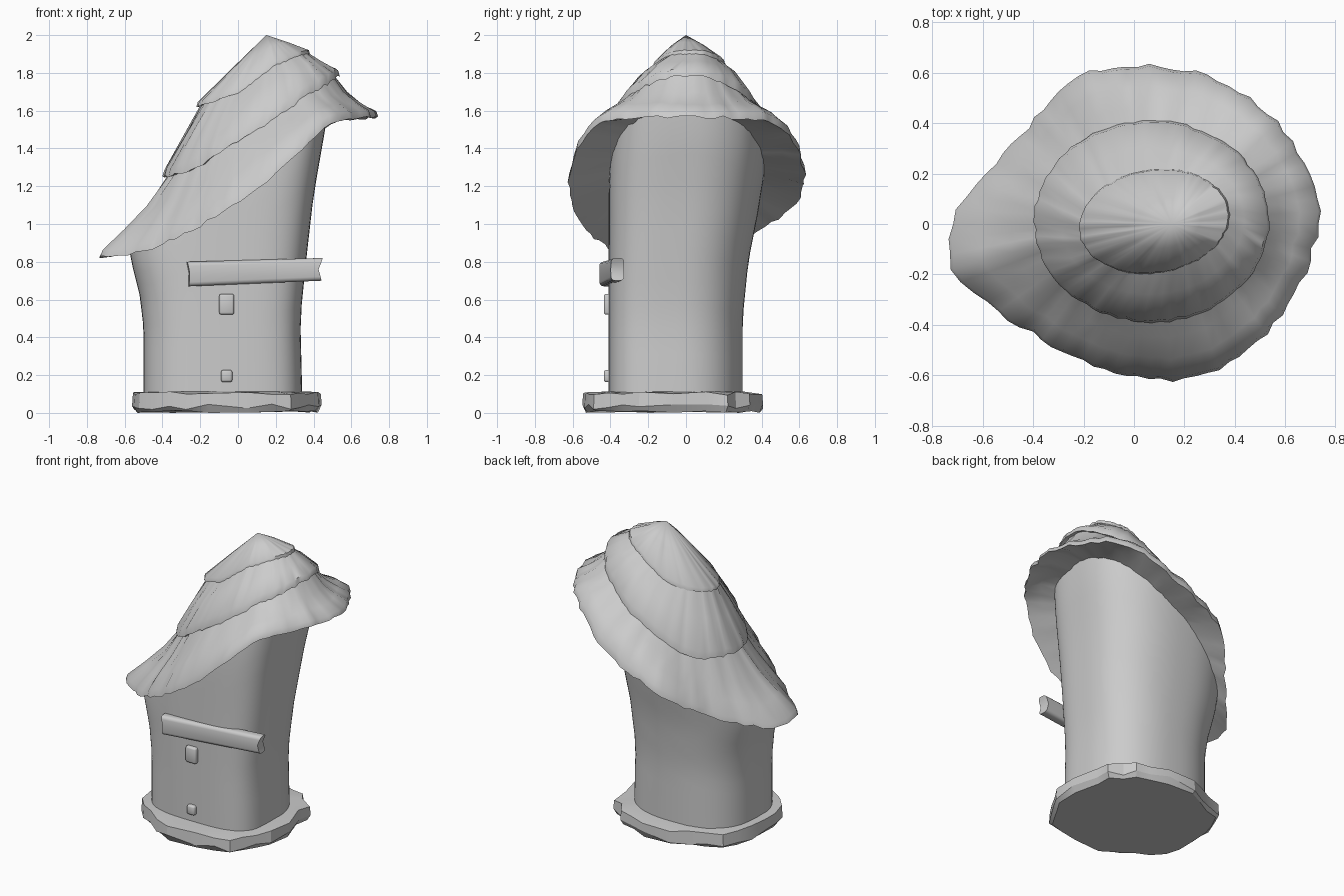
import bpy, bmesh, math, random
from mathutils import Matrix

random.seed(4)
if "Cube" in bpy.data.objects:
    bpy.data.objects.remove(bpy.data.objects["Cube"])

grey = bpy.data.materials.new("plain grey")
grey.use_nodes = True
grey.diffuse_color = (0.6, 0.6, 0.6, 1)
bsdf = next(n for n in grey.node_tree.nodes if n.type == 'BSDF_PRINCIPLED')
bsdf.inputs["Base Color"].default_value = grey.diffuse_color


def finish(name, bm, angle=40):
    bmesh.ops.recalc_face_normals(bm, faces=bm.faces)
    mesh = bpy.data.meshes.new(name)
    bm.to_mesh(mesh)
    bm.free()
    obj = bpy.data.objects.new(name, mesh)
    bpy.context.collection.objects.link(obj)
    mesh.materials.append(grey)
    bpy.ops.object.select_all(action='DESELECT')
    obj.select_set(True)
    bpy.context.view_layer.objects.active = obj
    bpy.ops.object.shade_smooth_by_angle(angle=math.radians(angle))
    return obj


def loft(name, rings, cap_start=False, cap_end=False, angle=50):
    bm = bmesh.new()
    rows = [[bm.verts.new(p) for p in ring] for ring in rings]
    n = len(rows[0])
    for a, b in zip(rows, rows[1:]):
        for i in range(n):
            j = (i + 1) % n
            bm.faces.new((a[i], a[j], b[j], b[i]))
    if cap_start:
        bm.faces.new(rows[0])
    if cap_end:
        bm.faces.new(rows[-1])
    bmesh.ops.remove_doubles(bm, verts=bm.verts, dist=0.0005)
    return finish(name, bm, angle)


def interp(points, x):
    if x <= points[0][0]:
        return points[0][1]
    for (x0, y0), (x1, y1) in zip(points, points[1:]):
        if x <= x1:
            return y0 + (y1 - y0) * (x - x0) / (x1 - x0)
    return points[-1][1]


def mix(a, b, t):
    return [tuple(u + (v - u) * t for u, v in zip(p, q)) for p, q in zip(a, b)]


def power(v, p):
    return math.copysign(abs(v) ** (2 / p), v)


# Heights of the three slanted roof edges along x
EAVE = [(-.74, .825), (-.5, .85), (-.4, .89), (-.2, .99), (0, 1.11),
        (.2, 1.265), (.4, 1.46), (.52, 1.55), (.73, 1.565)]
MIDDLE = [(-.4, 1.25), (-.25, 1.28), (.03, 1.46), (.2, 1.56), (.35, 1.66), (.53, 1.78)]
UPPER = [(-.22, 1.62), (0, 1.69), (.1, 1.76), (.2, 1.83), (.38, 1.9)]
CX = .06
APEX = (.15, 0, 2.0)


def eave_z(x, y):
    fade = min(1, max(0, (.5 - x) / .6))
    return interp(EAVE, x) + .27 * max(0, y - .1) * fade


def middle_z(x, y):
    return interp(MIDDLE, x)


def upper_z(x, y):
    return interp(UPPER, x)


# Plan outline of the wide eave, stored as angle and radius
OUTLINE = [(-.745, -.1), (-.71, .04), (-.59, .18), (-.43, .36), (-.18, .6), (.03, .63),
           (.2, .61), (.4, .54), (.6, .36), (.7, .2), (.74, .06), (.71, -.1),
           (.6, -.34), (.45, -.5), (.2, -.62), (0, -.6), (-.2, -.54), (-.4, -.43),
           (-.6, -.3), (-.71, -.2)]
polar = sorted((math.atan2(y, x - CX), math.hypot(x - CX, y)) for x, y in OUTLINE)
first, last = polar[0], polar[-1]
polar = [(last[0] - math.tau, last[1])] + polar + [(first[0] + math.tau, first[1])]

N = 84
angles = [-math.pi + math.tau * i / N for i in range(N)]


def ruffle(points, height, radial, vertical):
    ring = []
    for x, y in points:
        s = 1 + random.uniform(-radial, radial)
        ring.append((CX + (x - CX) * s, y * s, height(x, y) + random.uniform(-vertical, vertical)))
    return ring


def ellipse(cx, cy, rx, ry, turn=0):
    pts = []
    for a in angles:
        u, v = rx * math.cos(a), ry * math.sin(a)
        pts.append((cx + u * math.cos(turn) - v * math.sin(turn),
                    cy + u * math.sin(turn) + v * math.cos(turn)))
    return pts


def shrink(ring, s, lift, side=0):
    return [(CX + (x - CX) * s, y * s, z + lift + side * abs(math.sin(a)))
            for (x, y, z), a in zip(ring, angles)]


def drape(ring, sag, bulge, rough=.006):
    # Hollow toward the two ends, full on the flanks
    return [(x, y, z - sag * abs(math.cos(a)) + bulge * abs(math.sin(a)) + random.uniform(-rough, rough))
            for (x, y, z), a in zip(ring, angles)]


eave = ruffle([(CX + interp(polar, a) * math.cos(a), interp(polar, a) * math.sin(a))
               for a in angles], eave_z, .014, .009)
middle = ruffle(ellipse(.07, .01, .465, .4), middle_z, .012, .008)
upper = ruffle(ellipse(.08, .01, .3, .205, .15), upper_z, .012, .004)


def soffit(s, rise):
    return [(CX + (x - CX) * s, y * s, eave_z(CX + (x - CX) * s, y * s) + rise
             + random.uniform(-.006, .006)) for x, y, z in eave]


# Lower thatch layer with its soffit
lip = shrink(eave, .985, .025, .025)
under = shrink(middle, .9, .03)
loft("lower_thatch", [soffit(.6, .1), soffit(.84, .04), eave, lip,
                      drape(mix(lip, under, .3), .03, .03),
                      drape(mix(lip, under, .62), .04, .02), under])

# Middle thatch layer
lip = shrink(middle, .98, .03, .03)
under = shrink(upper, .9, .02)
loft("middle_thatch", [shrink(middle, .85, .02), middle, lip,
                       drape(mix(lip, under, .5), .01, .03), under])

# Pointed thatch cap
lip = shrink(upper, .98, .02, .01)
tip = [APEX] * N
loft("thatch_cap", [shrink(upper, .8, .02), upper, lip,
                    drape(mix(lip, tip, .5), 0, .01, .001), tip])

# Leaning tower wall: bounds by height, cut off under the slanted eave
RIGHT = [(.1, -.5), (.45, -.5), (.62, -.52), (.82, -.57), (1, -.58)]
LEFT = [(.1, .34), (.5, .33), (.8, .36), (1.15, .4), (1.55, .47)]
FRONT = [(.1, -.41), (1.2, -.41), (1.4, -.4), (1.55, -.38)]
BACK = [(.1, .3), (.5, .3), (.8, .33), (1.05, .38), (1.42, .44)]


def wall_point(a, z):
    x0, x1, y0, y1 = (interp(side, z) for side in (RIGHT, LEFT, FRONT, BACK))
    c, s = math.cos(a), math.sin(a)
    p = 2.4 if s > 0 else 3.8 if c > 0 else 3
    return ((x0 + x1) / 2 + (x1 - x0) / 2 * power(c, p),
            (y0 + y1) / 2 + (y1 - y0) / 2 * power(s, p), z)


tops = []
for a in angles:
    top = 1.2
    for _ in range(12):
        x, y, z = wall_point(a, top)
        depth = 1 - math.hypot(x - CX, y) / interp(polar, math.atan2(y, x - CX))
        top = eave_z(x, y) + .02 + .25 * max(0, depth)
    tops.append(top)
loft("tower_wall", [[wall_point(a, .05 + (top - .05) * k / 12) for a, top in zip(angles, tops)]
                    for k in range(13)], cap_start=True)

# Rough stone footing
outline = []
for i in range(26):
    a = math.tau * i / 26
    s = random.uniform(.93, 1.05)
    p = 3 if math.cos(a) > 0 else 2.3
    outline.append((-.075 + .495 * s * power(math.cos(a), p),
                    -.065 + .46 * s * power(math.sin(a), p)))


def slab(scale, low, high):
    return [(-.075 + (x + .075) * scale, -.06 + (y + .06) * scale, random.uniform(low, high))
            for x, y in outline]


loft("stone_footing", [slab(.97, 0, .012), slab(1.01, .015, .05), slab(1, .09, .115),
                       slab(.8, .112, .112)], True, True, 25)

# Sign plank with notched ends and rounded long edges
bm = bmesh.new()
shape = [(-.355, -.07), (.35, -.06), (.335, 0), (.36, .06), (-.36, .06), (-.35, 0)]
face = bm.faces.new([bm.verts.new((x, -.035, z)) for x, z in shape])
ext = bmesh.ops.extrude_face_region(bm, geom=[face])
bmesh.ops.translate(bm, vec=(0, .07, 0),
                    verts=[g for g in ext["geom"] if isinstance(g, bmesh.types.BMVert)])
long_edges = [e for e in bm.edges if e.calc_length() > .5]
bmesh.ops.bevel(bm, geom=long_edges, offset=.022, segments=3, profile=.5, affect='EDGES')
plank = finish("plank", bm)
plank.location = (.09, -.393, .75)
plank.rotation_euler = (0, math.radians(-1.6), math.radians(5))

# Small pillowed blocks on the front wall
for name, w, h, z in (("upper_block", .08, .11, .575), ("lower_block", .06, .065, .195)):
    bm = bmesh.new()
    bmesh.ops.create_cube(bm, size=1, matrix=Matrix.Translation((-.06, -.405, z))
                          @ Matrix.Diagonal((w, .06, h, 1)))
    bmesh.ops.bevel(bm, geom=bm.edges[:], offset=.012, segments=2, profile=.5, affect='EDGES')
    finish(name, bm, 60)
